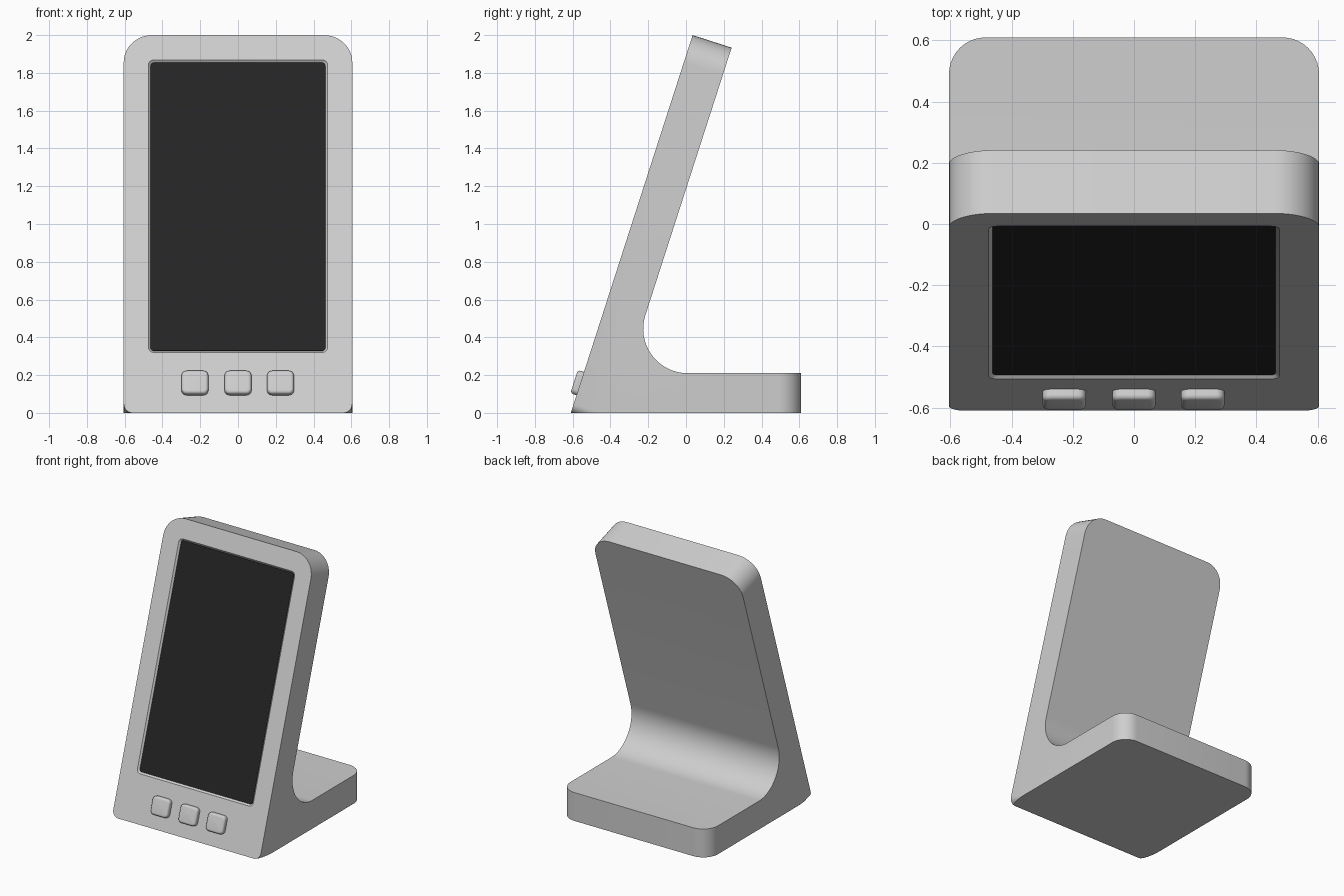
import bpy, bmesh, math
from mathutils import Matrix, Vector

if "Cube" in bpy.data.objects:
    bpy.data.objects.remove(bpy.data.objects["Cube"])

HALF = 0.605                       # half width of the stand
TILT = math.atan2(0.645, 2.0)      # backward lean of the panel
S, C = math.sin(TILT), math.cos(TILT)
LENGTH = 2.0 / C                   # panel length along its slope
THICK = 0.217

# Panel frame: x across, y up the slope, z outward from the front face
PANEL = Matrix(((1, 0, 0, 0), (0, S, -C, -0.61), (0, C, S, 0), (0, 0, 0, 1)))


def material(name, value):
    m = bpy.data.materials.new(name)
    m.diffuse_color = (value, value, value, 1)
    m.use_nodes = True
    m.node_tree.nodes["Principled BSDF"].inputs["Base Color"].default_value = m.diffuse_color
    return m


GREY = material("light grey plastic", 0.62)
BLACK = material("black glass", 0.018)


def loft(name, rings, mat, matrix=Matrix(), tweak=None):
    """Skin matching point rings and cap both ends."""
    bm = bmesh.new()
    loops = [[bm.verts.new(matrix @ Vector(p)) for p in ring] for ring in rings]
    for a, b in zip(loops, loops[1:]):
        for i in range(len(a)):
            j = (i + 1) % len(a)
            bm.faces.new((a[i], a[j], b[j], b[i]))
    bm.faces.new(loops[0])
    bm.faces.new(loops[-1])
    bmesh.ops.recalc_face_normals(bm, faces=bm.faces[:])
    if tweak:
        tweak(bm)
    mesh = bpy.data.meshes.new(name)
    bm.to_mesh(mesh)
    bm.free()
    mesh.materials.append(mat)
    obj = bpy.data.objects.new(name, mesh)
    bpy.context.collection.objects.link(obj)
    return obj


def rounded_rect(w, h, r, z, cx=0, cy=0, n=6):
    pts = []
    for k, (sx, sy) in enumerate(((1, 1), (-1, 1), (-1, -1), (1, -1))):
        for i in range(n + 1):
            a = math.pi / 2 * (k + i / n)
            pts.append((cx + sx * (w / 2 - r) + r * math.cos(a),
                        cy + sy * (h / 2 - r) + r * math.sin(a), z))
    return pts


def activate(obj):
    bpy.ops.object.select_all(action='DESELECT')
    obj.select_set(True)
    bpy.context.view_layer.objects.active = obj


def cut(obj, cutter):
    mod = obj.modifiers.new("cut", 'BOOLEAN')
    mod.operation, mod.solver, mod.object = 'DIFFERENCE', 'EXACT', cutter
    activate(obj)
    bpy.ops.object.modifier_apply(modifier=mod.name)
    bpy.data.objects.remove(cutter)


def smooth(obj):
    activate(obj)
    bpy.ops.object.shade_smooth_by_angle(angle=math.radians(30))


# Stand body: side profile with a concave fillet between panel and base
R = 0.235
top_front = (-0.61 + S * LENGTH, 2.0)
top_back = (top_front[0] + C * THICK, 2.0 - S * THICK)
profile = [(-0.61, 0), top_front, top_back]
cz = 0.21 + R
cy = top_back[0] - (top_back[1] - cz) * S / C + R / C
start, end = math.pi - TILT, 1.5 * math.pi
for i in range(17):
    a = start + (end - start) * i / 16
    profile.append((cy + R * math.cos(a), cz + R * math.sin(a)))
profile += [(0.61, 0.21), (0.61, 0)]


def round_corners(bm):
    def outer(test):
        return [e for e in bm.edges if all(test(v.co) for v in e.verts)
                and abs(e.verts[0].co.x - e.verts[1].co.x) < 1e-4]
    for test, radius in ((lambda c: c.z > 1.8, 0.15), (lambda c: c.y > 0.6, 0.12)):
        bmesh.ops.bevel(bm, geom=outer(test), offset=radius, segments=10,
                        profile=0.5, affect='EDGES')


body = loft("stand_body", [[(x, y, z) for y, z in profile] for x in (-HALF, HALF)],
            GREY, tweak=round_corners)

# Small rounding of the two lower front corners, square to the panel
r = 0.05
for side in (-1, 1):
    shape = [(HALF - r + r * math.cos(a), r - r * math.sin(a))
             for a in (math.pi / 2 * i / 8 for i in range(9))]
    shape += [(HALF - r, -0.1), (HALF + 0.1, -0.1), (HALF + 0.1, r)]
    cut(body, loft("corner_cutter", [[(side * x, y, z) for x, y in shape]
                                     for z in (-0.4, 0.1)], GREY, PANEL))

# Screen recess with sloping rim
MID = 1.15
cut(body, loft("recess_cutter", [rounded_rect(0.97, 1.648, 0.04, 0.01, cy=MID),
                                 rounded_rect(0.92, 1.598, 0.015, -0.015, cy=MID)],
               GREY, PANEL))
smooth(body)

# Screen
screen = loft("screen", [rounded_rect(0.924, 1.602, 0.015, -0.03, cy=MID),
                         rounded_rect(0.924, 1.602, 0.015, -0.010, cy=MID)],
              BLACK, PANEL)
smooth(screen)

# Three soft-edged buttons
for name, x in (("left_button", -0.228), ("middle_button", 0.0), ("right_button", 0.225)):
    rings = [rounded_rect(0.142, 0.13, 0.027, -0.02, x, 0.163)]
    for i in range(6):
        a = math.pi / 2 * i / 5
        inset = 0.016 * (1 - math.cos(a))
        rings.append(rounded_rect(0.142 - 2 * inset, 0.13 - 2 * inset, 0.027 - inset,
                                  0.018 + 0.016 * math.sin(a), x, 0.163))
    smooth(loft(name, rings, GREY, PANEL))
